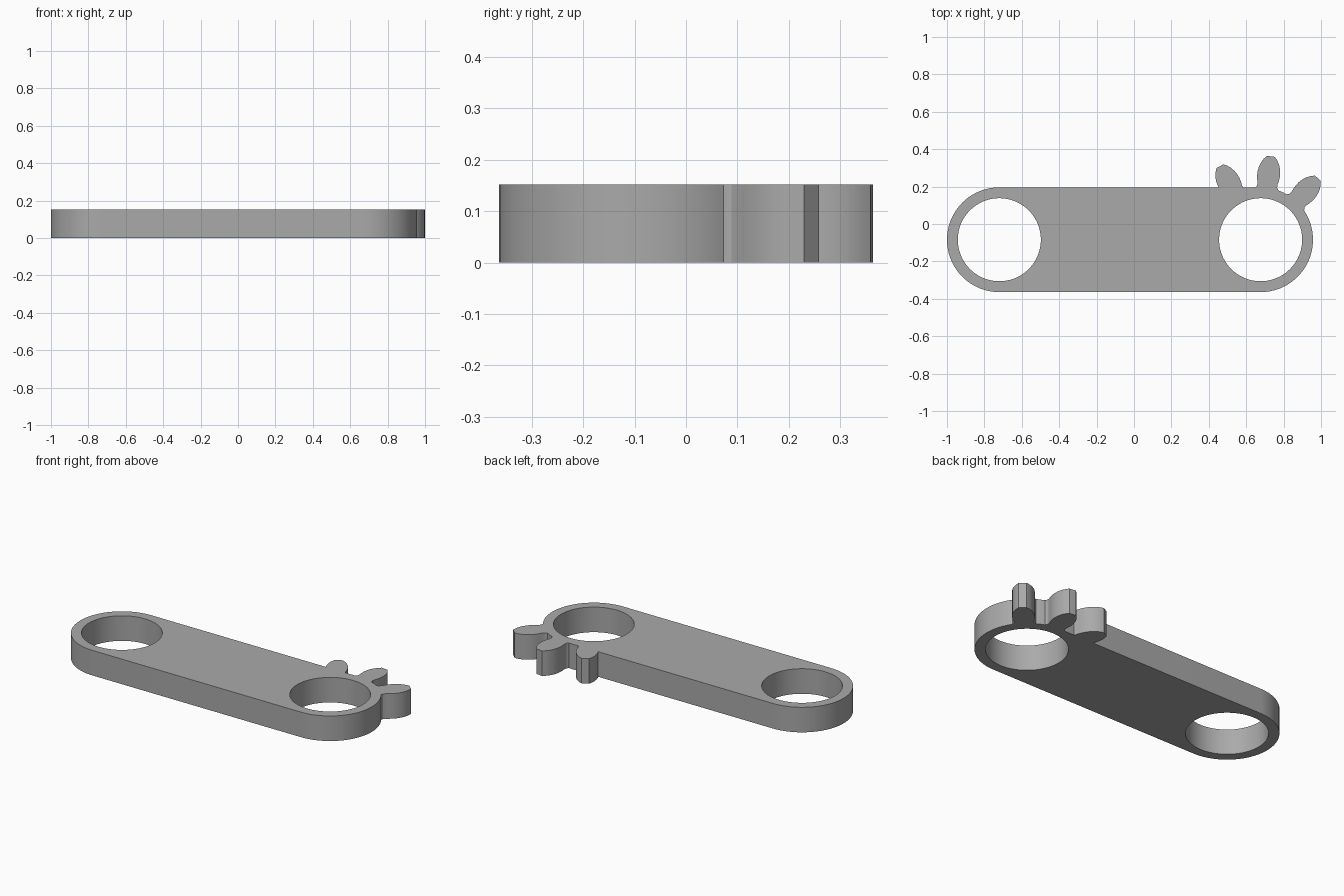
import bpy, bmesh, math
from mathutils import Vector

if "Cube" in bpy.data.objects:
    bpy.data.objects.remove(bpy.data.objects["Cube"], do_unlink=True)

THICK = 0.152
CY = -0.084
LEFT_X, RIGHT_X = -0.72, 0.677
R_OUT, R_HOLE = 0.28, 0.222

grey = bpy.data.materials.new("plain grey")
grey.use_nodes = True
colour = (0.40, 0.40, 0.40, 1)
grey.diffuse_color = colour
grey.node_tree.nodes["Principled BSDF"].inputs["Base Color"].default_value = colour


def prism(name, points, z0=0.0, z1=THICK):
    """Extrude a counter-clockwise outline from z0 to z1."""
    bm = bmesh.new()
    face = bm.faces.new([bm.verts.new((x, y, z0)) for x, y in points])
    top = bmesh.ops.extrude_face_region(bm, geom=[face])["geom"]
    verts = [g for g in top if isinstance(g, bmesh.types.BMVert)]
    bmesh.ops.translate(bm, verts=verts, vec=(0, 0, z1 - z0))
    bmesh.ops.recalc_face_normals(bm, faces=bm.faces)
    mesh = bpy.data.meshes.new(name)
    bm.to_mesh(mesh)
    bm.free()
    mesh.materials.append(grey)
    obj = bpy.data.objects.new(name, mesh)
    bpy.context.collection.objects.link(obj)
    return obj


def arc(cx, r, start, end, steps):
    angles = [math.radians(start + (end - start) * i / steps) for i in range(steps + 1)]
    return [(cx + r * math.cos(a), CY + r * math.sin(a)) for a in angles]


def combine(body, tool, operation):
    mod = body.modifiers.new(operation.lower(), "BOOLEAN")
    mod.operation, mod.solver, mod.object = operation, "EXACT", tool
    bpy.context.view_layer.objects.active = body
    bpy.ops.object.modifier_apply(modifier=mod.name)
    bpy.data.objects.remove(tool, do_unlink=True)


# Link bar with rounded ends
bar = prism("link_bar", arc(RIGHT_X, R_OUT, -90, 90, 48) + arc(LEFT_X, R_OUT, 90, 270, 48))

# Gear teeth: (radius, half width) from flared root to flat tip
half = [(0.25, 0.066), (0.275, 0.062), (0.286, 0.054), (0.30, 0.0535), (0.32, 0.058),
        (0.342, 0.061), (0.365, 0.0605), (0.39, 0.056), (0.412, 0.048),
        (0.432, 0.036), (0.449, 0.021)]
for angle in (47, 83, 119):
    a = math.radians(angle)
    out = Vector((math.cos(a), math.sin(a)))
    side = Vector((-out.y, out.x))
    centre = Vector((RIGHT_X, CY))
    outline = [centre + out * r - side * w for r, w in half]
    outline += [centre + out * r + side * w for r, w in reversed(half)]
    combine(bar, prism("tooth", outline), "UNION")

# Through holes
for x in (LEFT_X, RIGHT_X):
    combine(bar, prism("hole", arc(x, R_HOLE, 0, 360, 96)[:-1], -0.1, THICK + 0.1), "DIFFERENCE")

bpy.ops.object.select_all(action="DESELECT")
bar.select_set(True)
bpy.context.view_layer.objects.active = bar
bpy.ops.object.shade_smooth_by_angle(angle=math.radians(30))
